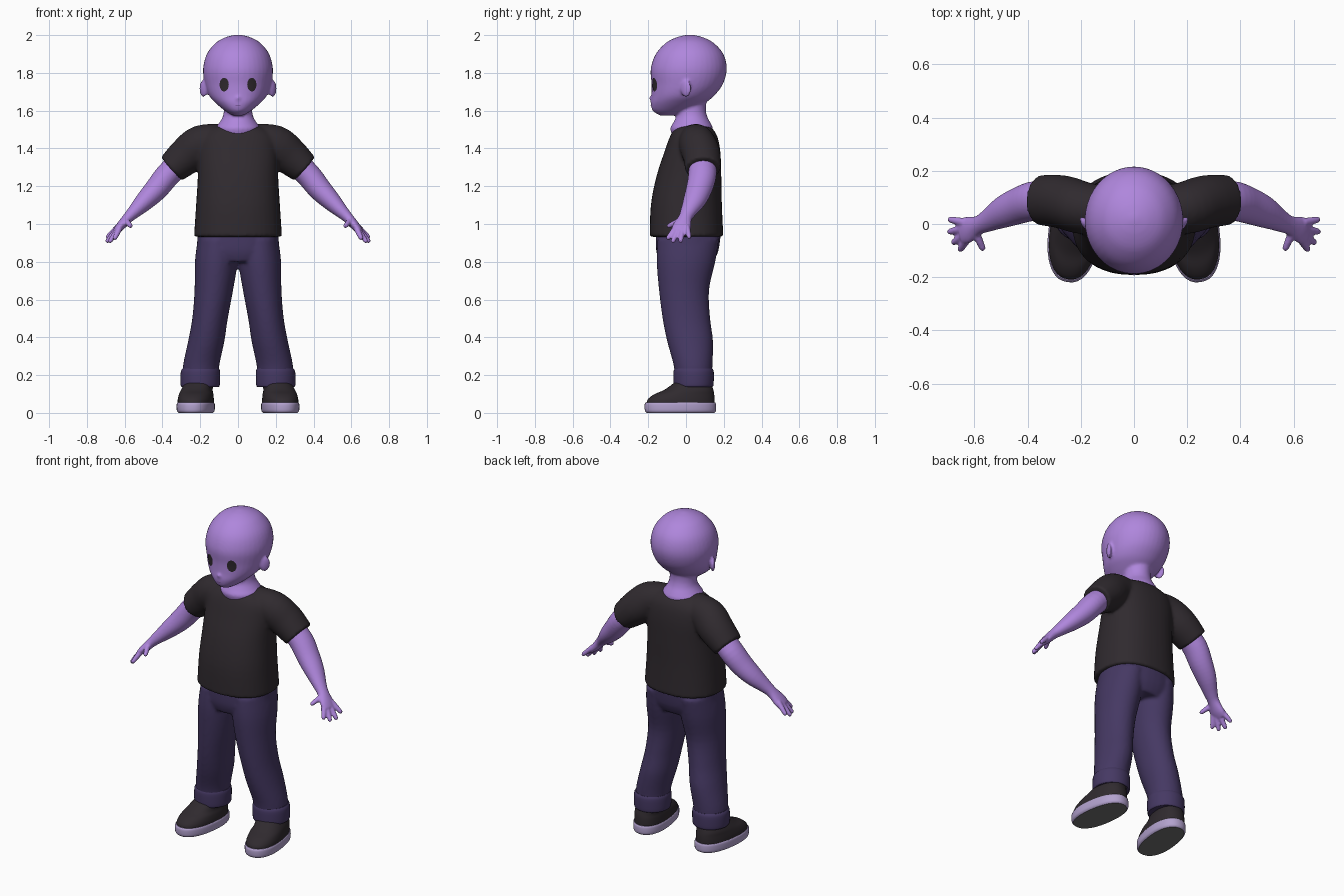
import bpy
import bmesh
import math
from mathutils import Matrix, Vector

cube = bpy.data.objects.get("Cube")
if cube:
    bpy.data.objects.remove(cube, do_unlink=True)


def material(name, r, g, b):
    m = bpy.data.materials.new(name)
    m.use_nodes = True
    m.diffuse_color = (r, g, b, 1)
    m.node_tree.nodes["Principled BSDF"].inputs["Base Color"].default_value = (r, g, b, 1)
    return m


SKIN = material("lilac_skin", .43, .24, .72)
BLACK = material("soft_black", .029, .023, .028)
DENIM = material("purple_denim", .06, .04, .125)
RIM = material("pale_lavender", .45, .36, .62)
GREY = material("sole_grey", .16, .16, .16)
LIP = material("lip_purple", .24, .12, .4)


def resample(rows, steps):
    """Catmull-Rom interpolation of rows of numbers."""
    out = []
    for i in range(len(rows) - 1):
        p = [Vector(rows[max(0, min(len(rows) - 1, i + k))]) for k in (-1, 0, 1, 2)]
        for s in range(steps):
            t = s / steps
            out.append(p[1] + ((p[2] - p[0]) * t
                       + (2 * p[0] - 5 * p[1] + 4 * p[2] - p[3]) * t ** 2
                       + (3 * p[1] - p[0] - 3 * p[2] + p[3]) * t ** 3) / 2)
    return out + [Vector(rows[-1])]


def loft(bm, rows, side=1, level=False, power=2, steps=4, sides=40):
    """Closed tube through rows of x, y, z, radius, radius along y."""
    pts = resample(rows, steps)
    rings = []
    for i, p in enumerate(pts):
        tan = Vector((0, 0, 1))
        if not level:
            tan = (pts[min(i + 1, len(pts) - 1)] - pts[max(i - 1, 0)])[:3]
            tan = Vector(tan).normalized()
        v = Vector((0, 1, 0))
        v = (v - tan * v.dot(tan)).normalized()
        u = v.cross(tan)
        ring = []
        for k in range(sides):
            a = math.tau * k / sides
            c, s = math.cos(a), math.sin(a)
            co = Vector(p[:3]) + u * p[3] * math.copysign(abs(c) ** (2 / power), c)
            co += v * p[4] * math.copysign(abs(s) ** (2 / power), s)
            ring.append(bm.verts.new((co.x * side, co.y, co.z)))
        rings.append(ring)
    for a, b in zip(rings, rings[1:]):
        for k in range(sides):
            bm.faces.new((a[k], a[k - 1], b[k - 1], b[k])).smooth = True
    return [bm.faces.new(rings[0]), bm.faces.new(rings[-1])]


def stack(bm, rows, **options):
    """Level loft through rows of z, centre x, front y, back y, half width."""
    return loft(bm, [(x, (f + b) / 2, z, w, (b - f) / 2) for z, x, f, b, w in rows],
                level=True, **options)


def ball(bm, centre, size, turn=0):
    mat = Matrix.Translation(centre) @ Matrix.Rotation(turn, 4, 'Z') @ Matrix.Diagonal((*size, 1))
    bmesh.ops.create_uvsphere(bm, u_segments=24, v_segments=16, radius=1, matrix=mat)


def finish(bm, name, mats, voxel=0, smooth=3):
    """Make the object; a voxel size fuses overlapping parts into one skin."""
    bmesh.ops.recalc_face_normals(bm, faces=bm.faces)
    mesh = bpy.data.meshes.new(name)
    bm.to_mesh(mesh)
    bm.free()
    for m in mats:
        mesh.materials.append(m)
    ob = bpy.data.objects.new(name, mesh)
    bpy.context.collection.objects.link(ob)
    if voxel:
        r = ob.modifiers.new("fuse", 'REMESH')
        r.mode, r.voxel_size, r.use_smooth_shade = 'VOXEL', voxel, True
        s = ob.modifiers.new("soften", 'SMOOTH')
        s.factor, s.iterations = .5, smooth
    return ob


# Head, neck, nose and ears
bm = bmesh.new()
stack(bm, [(1.575, 0, -.14, -.03, .03), (1.6, 0, -.176, .03, .07), (1.64, 0, -.187, .1, .118),
           (1.68, 0, -.183, .15, .153), (1.74, 0, -.182, .195, .175), (1.82, 0, -.187, .216, .185),
           (1.9, 0, -.16, .198, .165), (1.96, 0, -.105, .145, .117), (1.99, 0, -.045, .085, .062),
           (2.002, 0, .01, .03, .01)])
stack(bm, [(1.46, 0, -.07, .13, .1), (1.505, 0, -.083, .142, .118), (1.535, 0, -.068, .13, .1),
           (1.57, 0, -.052, .112, .08), (1.62, 0, -.05, .105, .074), (1.72, 0, -.05, .12, .08)])
ball(bm, (0, -.185, 1.665), (.012, .012, .01))
for s in (1, -1):
    ball(bm, (s * .183, 0, 1.717), (.014, .032, .046), s * -.6)
head = finish(bm, "head", [SKIN], .008, 4)


def face_plate(name, mat, x, z, w, h):
    """Thin oval wrapped on the front of the head."""
    bm = bmesh.new()
    centre = bm.verts.new((x, -.3, z))
    prev = None
    for r in (.25, .5, .75, 1):
        ring = [bm.verts.new((x + w * r * math.cos(a * math.tau / 28), -.3,
                              z + h * r * math.sin(a * math.tau / 28))) for a in range(28)]
        for k in range(28):
            edge = (ring[k - 1], ring[k])
            bm.faces.new((*edge, prev[k], prev[k - 1]) if prev else (*edge, centre)).smooth = True
        prev = ring
    ob = finish(bm, name, [mat])
    wrap = ob.modifiers.new("wrap", 'SHRINKWRAP')
    wrap.target, wrap.wrap_method, wrap.wrap_mode = head, 'PROJECT', 'ABOVE_SURFACE'
    wrap.use_project_y, wrap.use_positive_direction, wrap.offset = True, True, .003


face_plate("left_eye", BLACK, .072, 1.738, .024, .036)
face_plate("right_eye", BLACK, -.072, 1.738, .024, .036)
face_plate("mouth", LIP, 0, 1.627, .015, .003)

# Shirt with sleeves
bm = bmesh.new()
stack(bm, [(.932, 0, -.192, .198, .233), (1.1, 0, -.186, .19, .222), (1.25, 0, -.157, .187, .213),
           (1.38, 0, -.115, .182, .213), (1.46, 0, -.086, .167, .2), (1.505, 0, -.06, .14, .15),
           (1.52, 0, -.03, .11, .11)], power=2.3)
for s in (1, -1):
    loft(bm, [(.07, .045, 1.445, .085, .085), (.19, .06, 1.42, .105, .098),
              (.27, .083, 1.363, .1, .1), (.352, .09, 1.292, .083, .094)], s)
finish(bm, "shirt", [BLACK], .01, 4)

# Trousers: hips and two legs fused
bm = bmesh.new()
stack(bm, [(.8, 0, -.14, .145, .17), (.86, 0, -.158, .172, .215), (.96, 0, -.16, .186, .212)],
      power=2.3)
for s in (1, -1):
    stack(bm, [(.15, .2, -.055, .135, .092), (.25, .195, -.065, .14, .096),
               (.38, .168, -.1, .143, .096), (.5, .148, -.124, .128, .094),
               (.65, .128, -.143, .122, .102), (.8, .115, -.155, .155, .113),
               (.92, .108, -.15, .175, .105)], side=s)
finish(bm, "trousers", [DENIM], .01, 4)


def arm(name, s):
    bm = bmesh.new()
    loft(bm, [(.29, .085, 1.34, .065, .07), (.37, .087, 1.262, .066, .074),
              (.43, .07, 1.188, .062, .069), (.49, .045, 1.125, .052, .06),
              (.55, .012, 1.065, .036, .042), (.585, -.005, 1.03, .028, .036),
              (.625, -.022, .985, .023, .05), (.648, -.03, .96, .016, .046)], s)
    # Fingers run from the palm to their tips
    for base, tip in (((.635, .005, .985), (.697, .018, .925)),
                      ((.64, -.018, .972), (.698, -.03, .902)),
                      ((.637, -.042, .968), (.682, -.072, .902)),
                      ((.628, -.058, .975), (.655, -.1, .918)),
                      ((.595, -.03, 1.02), (.565, -.1, .985))):
        a, b = Vector(base), Vector(tip)
        rows = [(*a.lerp(b, t), r, r) for t, r in ((0, .016), (.6, .014), (.92, .011), (1, .004))]
        loft(bm, rows, s, sides=16)
    finish(bm, name, [SKIN], .006, 3)


def foot(side_name, s):
    # Rolled trouser cuff
    bm = bmesh.new()
    stack(bm, [(.138, .2, -.06, .14, .098), (.15, .2, -.065, .146, .104),
               (.215, .199, -.066, .147, .104), (.235, .197, -.06, .14, .097)], side=s)
    finish(bm, side_name + "_cuff", [DENIM])

    # Shoe upper and sole, toes turned slightly outward
    turn = Matrix.Translation((s * .22, 0, 0)) @ Matrix.Rotation(s * .13, 4, 'Z')
    bm = bmesh.new()
    stack(bm, [(.04, 0, -.21, .152, .092), (.07, 0, -.205, .152, .092), (.098, 0, -.17, .15, .088),
               (.122, 0, -.115, .145, .082), (.16, -.01, -.06, .135, .075)], side=s, power=2.3)
    bm.transform(turn)
    finish(bm, side_name + "_shoe", [BLACK])

    bm = bmesh.new()
    bottom = stack(bm, [(0, 0, -.21, .152, .087), (.012, 0, -.219, .16, .096),
                        (.045, 0, -.22, .16, .097), (.055, 0, -.213, .155, .093)],
                   side=s, power=2.3)[0]
    ring = bmesh.ops.inset_individual(bm, faces=[bottom], thickness=.024)["faces"]
    for f in ring:
        f.material_index = 1
        f.smooth = False
    bottom.material_index = 2
    bm.transform(turn)
    finish(bm, side_name + "_sole", [RIM, BLACK, GREY])


for label, sign in (("left", 1), ("right", -1)):
    arm(label + "_arm", sign)
    foot(label, sign)
